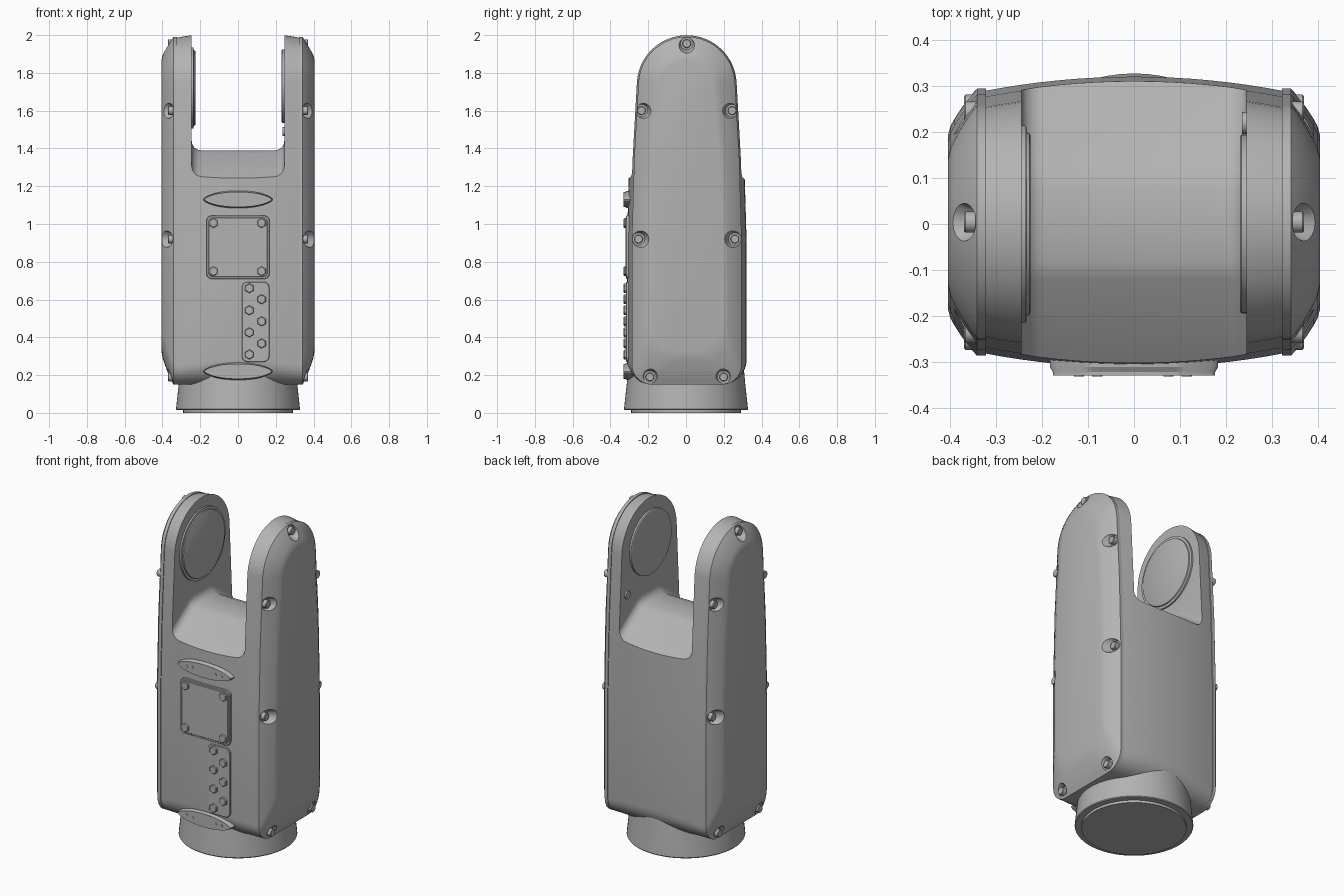
import bpy, bmesh
from math import sin, cos, pi, radians
from mathutils import Vector

if "Cube" in bpy.data.objects:
    bpy.data.objects.remove(bpy.data.objects["Cube"], do_unlink=True)

grey = bpy.data.materials.new("painted_grey_metal")
grey.use_nodes = True
COLOUR = (0.45, 0.45, 0.45, 1)
grey.diffuse_color = COLOUR
grey.node_tree.nodes["Principled BSDF"].inputs["Base Color"].default_value = COLOUR


def activate(ob):
    bpy.ops.object.select_all(action='DESELECT')
    ob.select_set(True)
    bpy.context.view_layer.objects.active = ob


def smooth(ob, angle=28):
    activate(ob)
    bpy.ops.object.shade_smooth_by_angle(angle=radians(angle))


def loft(name, groups, angle=28):
    """Skin each group of equal point loops into a capped solid."""
    bm = bmesh.new()
    for sections in groups:
        rings = [[bm.verts.new(p) for p in s] for s in sections]
        n = len(rings[0])
        for a, b in zip(rings, rings[1:]):
            for i in range(n):
                j = (i + 1) % n
                bm.faces.new((a[i], a[j], b[j], b[i]))
        bm.faces.new(rings[0][::-1])
        bm.faces.new(rings[-1])
    bmesh.ops.recalc_face_normals(bm, faces=bm.faces)
    mesh = bpy.data.meshes.new(name)
    bm.to_mesh(mesh)
    bm.free()
    mesh.materials.append(grey)
    ob = bpy.data.objects.new(name, mesh)
    bpy.context.collection.objects.link(ob)
    smooth(ob, angle)
    return ob


def disc(axis, centre, steps, n=32):
    """Loops of a turned part; steps are (position along axis, radius)."""
    k = "xyz".index(axis)
    loops = []
    for pos, r in steps:
        loop = []
        for i in range(n):
            a = 2 * pi * i / n
            p = Vector(centre)
            p[k] = pos
            p[(k + 1) % 3] += r * cos(a)
            p[(k + 2) % 3] += r * sin(a)
            loop.append(p)
        loops.append(loop)
    return loops


def cut(ob, cutter):
    mod = ob.modifiers.new("cut", 'BOOLEAN')
    mod.operation = 'DIFFERENCE'
    mod.solver = 'EXACT'
    mod.object = cutter
    activate(ob)
    bpy.ops.object.modifier_apply(modifier=mod.name)
    bpy.data.objects.remove(cutter, do_unlink=True)
    smooth(ob)


def outline(low, mid, top, corner, bottom, centre, d=0.0):
    """Side outline in (y, z): rounded foot, tapering flanks, round head."""
    half = []
    for i in range(9):
        a = -pi / 2 + pi / 2 * i / 8
        half.append((low - corner + (corner + d) * cos(a),
                     bottom + corner + d + (corner + d) * sin(a)))
    half += [(low + d, 0.9), (mid + d, 1.35)]
    for i in range(17):
        a = 0.06 + (pi / 2 - 0.06) * i / 16
        half.append(((top + d) * cos(a), centre + (top + d) * sin(a)))
    return half + [(-y, z) for y, z in half[-2::-1]]


def shell(d=0.0):
    return outline(0.285, 0.272, 0.25, 0.1, 0.15, 1.735, d)


SHIFT = 0.004

# Fork body: barrelled loft with a saddle cut between the arms
sections = []
for i in range(17):
    x = -0.33 + 0.66 * i / 16
    d = 0.032 * (1 - (x / 0.33) ** 2)
    sections.append([(x, y + SHIFT, z) for y, z in shell(d)])
body = loft("fork_body", [sections])

saddle = [(-0.5, 1.10), (-0.12, 1.375), (-0.08, 1.39), (0.08, 1.39),
          (0.12, 1.375), (0.5, 1.10), (0.5, 2.3), (-0.5, 2.3)]
FILLET = 0.05
steps = [(0.245 - FILLET * (1 - cos(a)), FILLET * (1 - sin(a)))
         for a in [pi / 2 * i / 6 for i in range(7)]]
steps = [(-x, r) for x, r in steps[::-1]] + steps
# Each loop raises the saddle floor near the arm walls to form the fillet
steps = [(s * (0.245 - FILLET * (1 - sin(pi / 2 * i / 6))),
          FILLET * (1 - cos(pi / 2 * i / 6)))
         for s, order in ((-1, range(6, -1, -1)), (1, range(7))) for i in order]
steps = [(x, r) for x, r in steps]
cutter = loft("saddle_cutter", [[[(x, y, z + r if z < 2 else z) for y, z in saddle]
                                 for x, r in sorted(steps)]])
cut(body, cutter)

# Side covers with a raised plateau, scalloped bolt pockets and bolts
plateau = outline(0.2, 0.185, 0.15, 0.15, 0.31, 1.73)
rim = shell(0.006)
profile = [(0.322, 0), (0.342, 0), (0.347, 0.06), (0.362, 0.25),
           (0.377, 0.48), (0.391, 0.72), (0.4, 0.9), (0.405, 1.1)]
bolts = [(0, 1.955)] + [(s * y, z) for s in (-1, 1)
                        for y, z in ((0.195, 0.19), (0.255, 0.92), (0.24, 1.6))]
for side, s in (("left", 1), ("right", -1)):
    cover = loft(side + "_cover", [[
        [(s * x, a[0] + (b[0] - a[0]) * t + SHIFT, a[1] + (b[1] - a[1]) * t)
         for a, b in zip(rim, plateau)] for x, t in profile]])
    pockets = loft("pocket_cutter", [
        disc('x', (0, y + SHIFT, z), [(s * 0.345, 0.033), (s * 0.43, 0.065)], 20)
        for y, z in bolts])
    cut(cover, pockets)
    loft(side + "_cover_bolts", [
        disc('x', (0, y + SHIFT, z),
             [(s * 0.335, 0.023), (s * 0.367, 0.023), (s * 0.37, 0.02)], 16)
        for y, z in bolts])

# Bearing caps on the inner arm faces
loft("right_bearing_cap", [
    disc('x', (0, 0, 1.72), [(-0.26, 0.215), (-0.235, 0.215), (-0.234, 0.2),
                             (-0.228, 0.198), (-0.226, 0.194)], 64)])
loft("left_bearing_cap", [
    disc('x', (0, 0, 1.73), [(0.26, 0.195), (0.234, 0.195), (0.231, 0.19)], 64)])
loft("arm_plug", [disc('x', (0, 0.22, 1.49), [(0.26, 0.024), (0.235, 0.024)], 16)])

# Flared neck and foot plate
loft("neck", [disc('z', (0, 0, 0), [(0.015, 0.325), (0.02, 0.328), (0.06, 0.324),
                                    (0.15, 0.314), (0.3, 0.3)], 72)])
loft("foot_plate", [disc('z', (0, 0, 0), [(0, 0.29), (0.03, 0.29)], 72)])


def slab(cx, cz, hx, hz, r, y):
    """Rounded rectangle standing proud of the front."""
    def ring(depth, inset):
        pts = []
        for q, (sx, sz) in enumerate(((1, 1), (-1, 1), (-1, -1), (1, -1))):
            for i in range(6):
                a = pi / 2 * (q + i / 5)
                pts.append((cx + sx * (hx - r) + (r - inset) * cos(a), depth,
                            cz + sz * (hz - r) + (r - inset) * sin(a)))
        return pts
    return [ring(-0.28, 0), ring(y + 0.003, 0), ring(y, 0.003)]


def lens(cz):
    """Pointed oval lug with blunt ends."""
    def ring(depth, grow):
        return [(cos(a) * (0.177 + grow), depth, cz + sin(a) * (0.04 + grow)
                 * (1 - 0.25 * cos(a) ** 4))
                for a in [2 * pi * i / 48 for i in range(48)]]
    return [ring(-0.28, 0.006), ring(-0.312, 0.006), ring(-0.322, 0), ring(-0.33, 0)]


# Front fittings
loft("upper_lug", [lens(1.13)])
loft("lower_lug", [lens(0.22)])
loft("lug_pins", [disc('y', (x, 0, z), [(-0.32, 0.011), (-0.332, 0.011)], 12)
                  for z in (1.13, 0.22) for x in (-0.12, -0.08, 0.075, 0.115)])
loft("hatch_rim", [slab(0, 0.877, 0.168, 0.168, 0.03, -0.317)])
loft("hatch_plate", [slab(0, 0.877, 0.157, 0.157, 0.024, -0.321)])
loft("connector_panel", [slab(0.093, 0.482, 0.073, 0.212, 0.03, -0.317)])


def hexes(name, spots):
    loft(name, [disc('y', (x, 0, z), [(-0.3, 0.026), (-0.326, 0.026), (-0.33, 0.022)], 6)
                for x, z in spots])


hexes("hatch_bolts", [(x, z) for x in (-0.13, 0.125) for z in (0.75, 1.005)])
hexes("connector_bolts", [(0.125 if i % 2 else 0.06, 0.66 - 0.0585 * i)
                          for i in range(7)])
